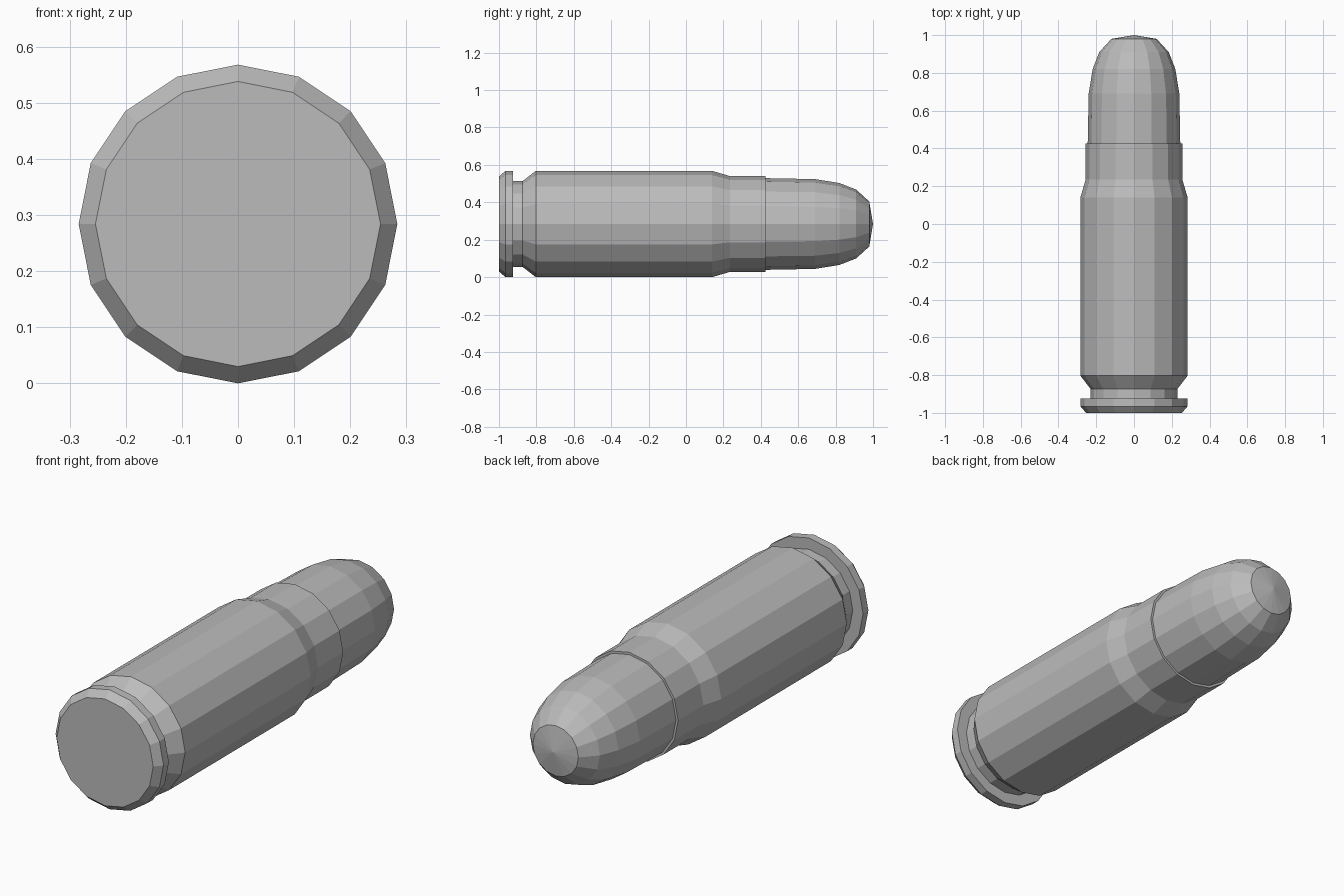
import bpy
import bmesh
from math import cos, sin, tau

SIDES = 16
AXIS_Z = 0.284

cube = bpy.data.objects.get("Cube")
if cube:
    bpy.data.objects.remove(cube, do_unlink=True)

grey = bpy.data.materials.new("plain grey")
grey.use_nodes = True
colour = (0.5, 0.5, 0.5, 1)
grey.diffuse_color = colour
grey.node_tree.nodes["Principled BSDF"].inputs["Base Color"].default_value = colour


def lathe(name, profile):
    """Turn a (y, radius) profile about the long axis, with flat facets."""
    bm = bmesh.new()
    rings = []
    for y, r in profile:
        count = SIDES if r > 0 else 1
        rings.append([bm.verts.new((r * sin(tau * i / SIDES), y,
                                    AXIS_Z + r * cos(tau * i / SIDES)))
                      for i in range(count)])
    for a, b in zip(rings, rings[1:]):
        for i in range(SIDES):
            j = (i + 1) % SIDES
            if len(b) == 1:
                bm.faces.new((a[i], a[j], b[0]))
            else:
                bm.faces.new((a[i], a[j], b[j], b[i]))
    # Close any open ends
    for ring in (rings[0], rings[-1]):
        if len(ring) > 1:
            bm.faces.new(ring)
    bmesh.ops.recalc_face_normals(bm, faces=bm.faces)
    mesh = bpy.data.meshes.new(name)
    bm.to_mesh(mesh)
    bm.free()
    mesh.materials.append(grey)
    obj = bpy.data.objects.new(name, mesh)
    bpy.context.collection.objects.link(obj)
    return obj


# Case: bevelled rim, extractor groove, body, shoulder and neck
lathe("case", [(-1, 0.254), (-0.965, 0.284), (-0.925, 0.284), (-0.925, 0.23),
               (-0.873, 0.23), (-0.803, 0.284), (0.14, 0.284),
               (0.235, 0.256), (0.425, 0.256)])

# Rounded tip seated in the neck
lathe("tip", [(0.38, 0.245), (0.43, 0.245), (0.69, 0.24), (0.82, 0.219),
              (0.91, 0.184), (0.98, 0.12), (1, 0)])
